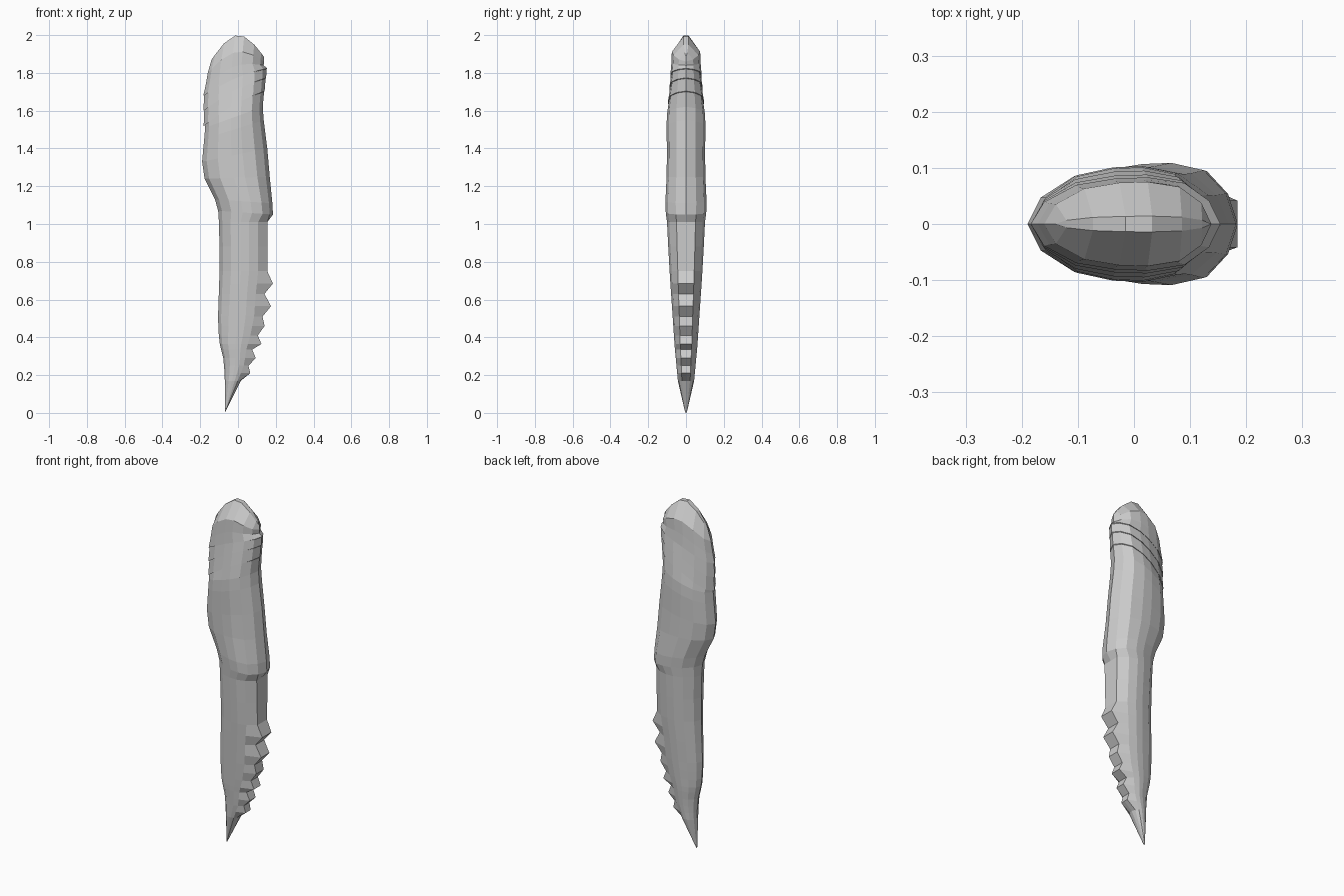
import bpy, bmesh, math

if "Cube" in bpy.data.objects:
    bpy.data.objects.remove(bpy.data.objects["Cube"])

# Half cross-section: (fraction from left to right edge, fraction of half width)
SECTION = [(0, 0), (.07, .47), (.24, .84), (.45, .98), (.62, 1), (.81, .88), (.94, .5), (1, 0)]


def lerp_table(table, z):
    for (z0, a), (z1, b) in zip(table, table[1:]):
        if z <= z1:
            return a + (b - a) * (z - z0) / (z1 - z0)
    return table[-1][1]


# Profile curves of the serrated lower half: left edge, right edge, half width
LEFT = [(0, -.07), (.2, -.07), (.29, -.078), (.38, -.1), (.5, -.106), (.8, -.096), (1.05, -.102)]
RIGHT = [(0, -.07), (.25, .055), (.335, .075), (.41, .105), (.51, .13), (.63, .14), (.75, .155), (1.0, .155)]
WIDTH = [(0, .004), (.17, .043), (.35, .06), (.5, .07), (.69, .083), (.8, .09), (1.02, .101)]
TEETH = {.21: .03, .29: .03, .365: .037, .46: .023, .565: .04, .685: .038}

# Rows: left z, right z, left x, right x, half width, tooth depth, flat edge, crown bump
rows = []
for z in (.004, .1, .17, .21, .25, .29, .335, .365, .41, .46, .51, .565, .63, .685, .75, .88, 1.01):
    rows.append((z, z, lerp_table(LEFT, z), lerp_table(RIGHT, z), lerp_table(WIDTH, z),
                 TEETH.get(z, 0), .17 < z < 1.02, 0))

# Swollen middle of the handle
rows += [
    (1.07, 1.05, -.105, .185, .107, 0, False, 0),
    (1.13, 1.11, -.122, .182, .109, 0, False, 0),
    (1.24, 1.25, -.177, .168, .103, 0, False, 0),
    (1.33, 1.40, -.190, .155, .101, 0, False, 0),
    (1.45, 1.55, -.179, .136, .103, 0, False, 0),
    (1.51, 1.62, -.174, .131, .101, 0, False, 0),
]

# Slanted overlapping wraps near the top
for zl, zr, xl, xr, w in ((1.53, 1.70, -.176, .138, .090),
                          (1.61, 1.77, -.178, .146, .083),
                          (1.69, 1.82, -.178, .151, .078)):
    rows.append((zl, zr, xl, xr, w, 0, False, .02))
    rows.append((zl - .012, zr + .004, xl - .006, xr + .003, w + .005, 0, False, .02))

# Pommel crown
rows += [
    (1.73, 1.84, -.172, .136, .078, 0, False, .05),
    (1.80, 1.86, -.160, .138, .075, 0, False, .08),
    (1.87, 1.885, -.140, .138, .014, 0, False, .122),
]

bm = bmesh.new()
loops = []
for zl, zr, xl, xr, w, tooth, flat, bump in rows:
    def point(i, side):
        t, v = SECTION[i]
        if flat and i == 6:
            t = 1
        x = xl + (xr - xl) * t + (tooth if i >= 6 else 0)
        z = zl + (zr - zl) * t + bump * math.sin(math.pi * t)
        return bm.verts.new((x, side * v * w, z))
    loops.append([point(i, -1) for i in range(8)] + [point(i, 1) for i in range(6, 0, -1)])

n = len(loops[0])
for a, b in zip(loops, loops[1:]):
    for i in range(n):
        j = (i + 1) % n
        bm.faces.new((a[i], a[j], b[j], b[i]))

# Close the point below and the crest above
tip = bm.verts.new((-.07, 0, 0))
for i in range(n):
    bm.faces.new((tip, loops[0][(i + 1) % n], loops[0][i]))
top = loops[-1]
for i in range(7):
    quad = [top[i], top[i + 1], top[(n - i - 1) % n], top[(n - i) % n]]
    bm.faces.new(list(dict.fromkeys(quad)))

bmesh.ops.recalc_face_normals(bm, faces=bm.faces)
mesh = bpy.data.meshes.new("carved_handle")
bm.to_mesh(mesh)
bm.free()
handle = bpy.data.objects.new("carved_handle", mesh)
bpy.context.collection.objects.link(handle)
